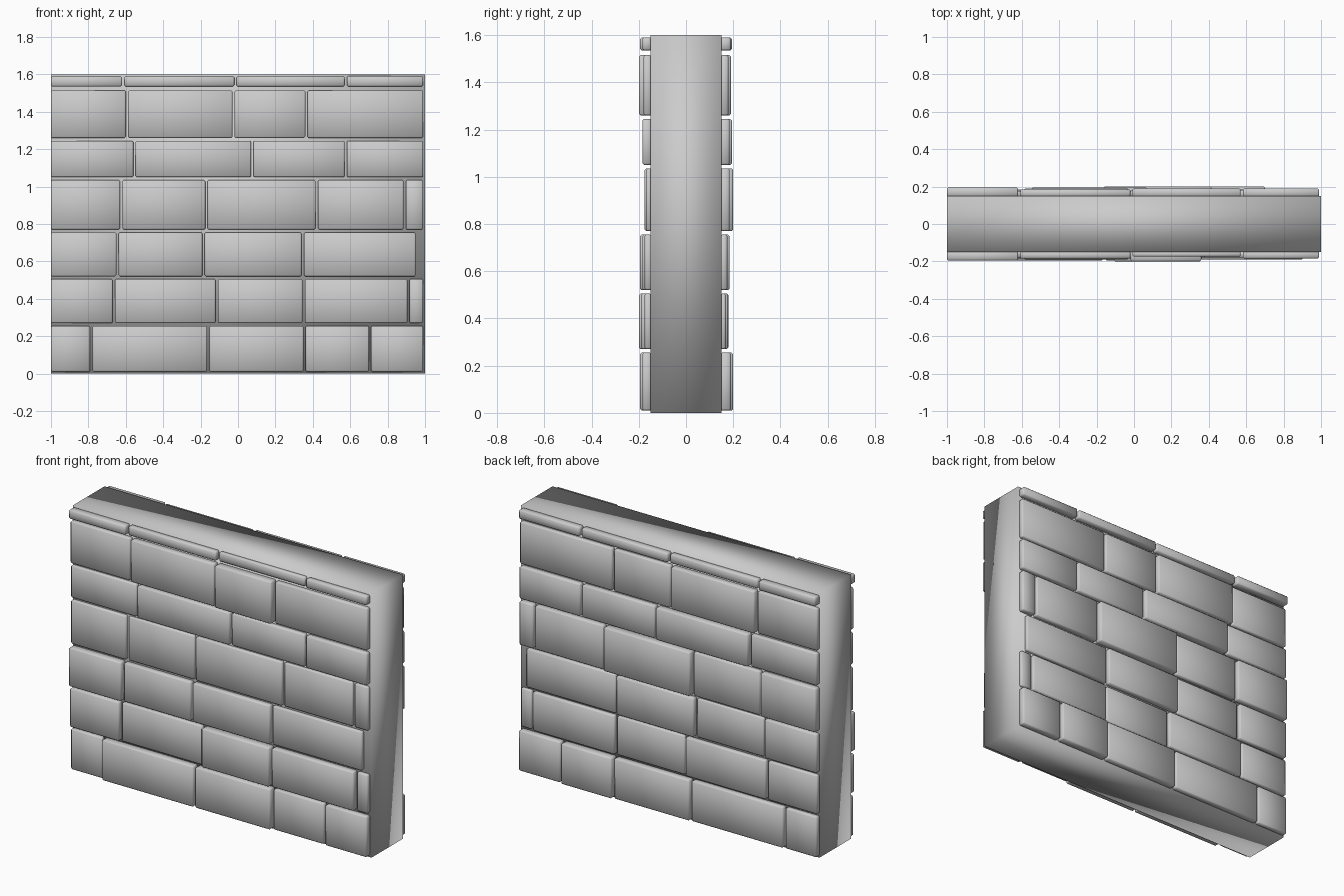
import bpy

def block(name, x0, x1, y0, y1, z0, z1, bevel=0.0):
    """Smooth-shaded box between two corners, with optional small chamfer."""
    bpy.ops.mesh.primitive_cube_add(
        size=1, location=((x0 + x1) / 2, (y0 + y1) / 2, (z0 + z1) / 2))
    ob = bpy.context.object
    ob.name = name
    ob.scale = (x1 - x0, y1 - y0, z1 - z0)
    bpy.ops.object.transform_apply(location=False, rotation=False, scale=True)
    if bevel:
        m = ob.modifiers.new("worn_edges", 'BEVEL')
        m.width = bevel
        m.segments = 1
    bpy.ops.object.shade_smooth()
    return ob

# Mortar core of the wall
block("wall_core", -1, 1, -0.15, 0.15, 0, 1.6)

# Courses: (bottom, top, stone right ends, front depths, back depths)
courses = [
    (0.010, 0.255, (-0.79, -0.165, 0.35, 0.70, 0.99),
     (.175, .195, .195, .18, .185), (.18, .185, .19, .20, .19)),
    (0.270, 0.505, (-0.67, -0.12, 0.345, 0.905, 0.99),
     (.185, .175, .20, .19, .175), (.175, .18, .17, .178, .17)),
    (0.520, 0.755, (-0.65, -0.19, 0.34, 0.95),
     (.195, .185, .185, .175), (.18, .17, .185, .175)),
    (0.770, 1.035, (-0.63, -0.175, 0.415, 0.885, 0.99),
     (.175, .17, .175, .17, .17), (.19, .18, .20, .185, .185)),
    (1.050, 1.245, (-0.56, 0.07, 0.57, 0.99),
     (.175, .185, .18, .185), (.18, .195, .185, .185)),
    (1.260, 1.515, (-0.60, -0.03, 0.36, 0.99),
     (.18, .19, .20, .18), (.175, .19, .18, .18)),
    (1.535, 1.590, (-0.62, -0.02, 0.57, 0.99),
     (.195, .185, .175, .185), (.195, .185, .19, .19)),
]

# Facing stones on the front and back, in the same running pattern
for r, (z0, z1, ends, front, back) in enumerate(courses):
    left = -1.0
    for i, right in enumerate(ends):
        block(f"front_stone_{r}_{i}", left, right, -front[i], -0.145, z0, z1, 0.007)
        block(f"back_stone_{r}_{i}", left, right, 0.145, back[i], z0, z1, 0.007)
        left = right + 0.012
